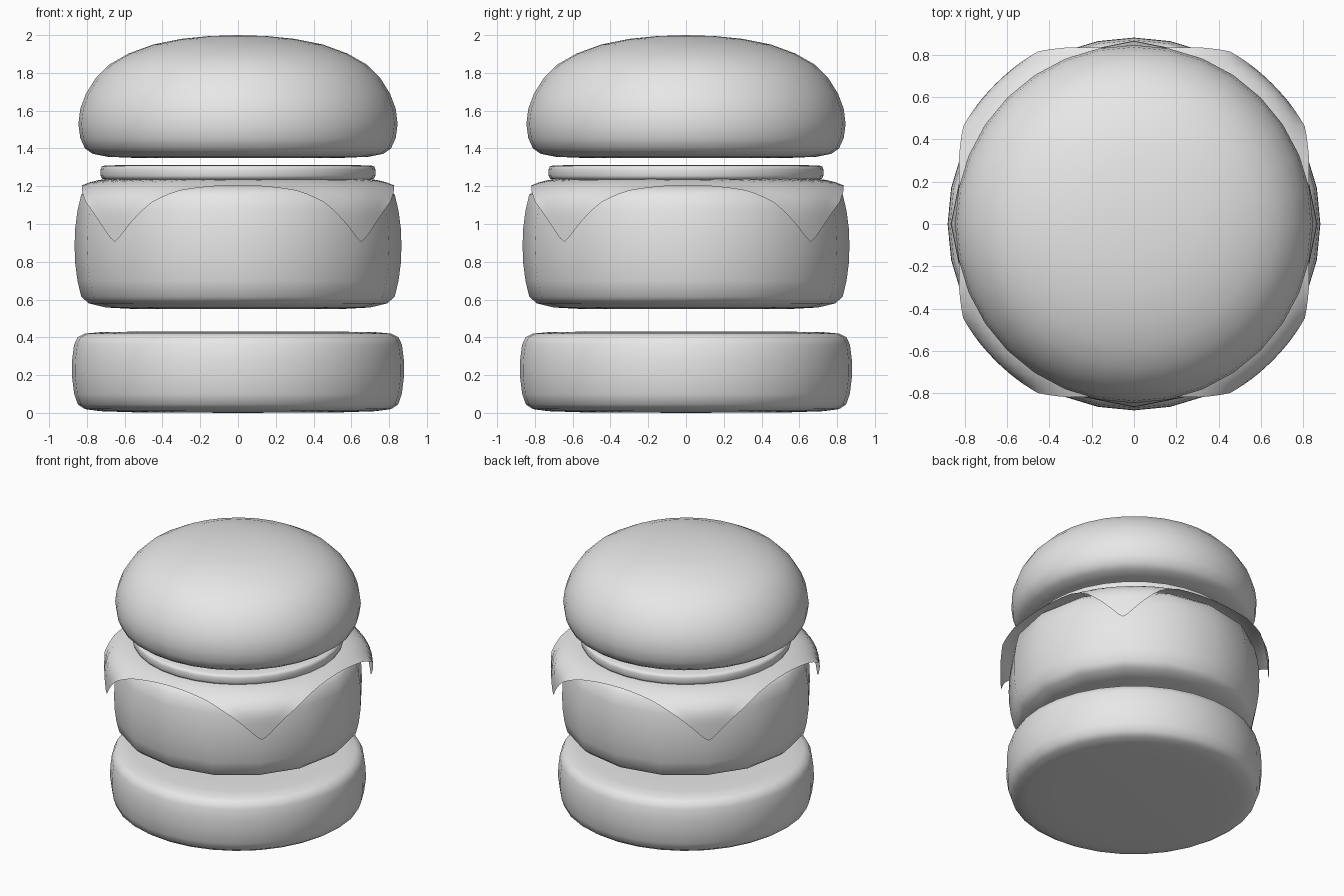
import bpy
import bmesh
import math

cube = bpy.data.objects.get("Cube")
if cube:
    bpy.data.objects.remove(cube, do_unlink=True)

grey = bpy.data.materials.new("plain_grey")
grey.use_nodes = True
grey.diffuse_color = (0.8, 0.8, 0.8, 1)
grey.node_tree.nodes["Principled BSDF"].inputs["Base Color"].default_value = (0.8, 0.8, 0.8, 1)


def finish(name, bm):
    bmesh.ops.recalc_face_normals(bm, faces=bm.faces)
    for face in bm.faces:
        face.smooth = True
    mesh = bpy.data.meshes.new(name)
    bm.to_mesh(mesh)
    bm.free()
    mesh.materials.append(grey)
    obj = bpy.data.objects.new(name, mesh)
    bpy.context.collection.objects.link(obj)
    return obj


def lathe(name, profile, sides):
    """Spin a (radius, height) profile around the z axis."""
    bm = bmesh.new()
    verts = [bm.verts.new((r, 0, z)) for r, z in profile]
    edges = [bm.edges.new(pair) for pair in zip(verts, verts[1:])]
    bmesh.ops.spin(bm, geom=verts + edges, cent=(0, 0, 0), axis=(0, 0, 1),
                   angle=math.tau, steps=sides, use_duplicate=False)
    bmesh.ops.remove_doubles(bm, verts=bm.verts, dist=0.0005)
    return finish(name, bm)


# Buns
lathe("bottom_bun", [(0, 0), (0.55, 0.003), (0.73, 0.009), (0.81, 0.02), (0.848, 0.045),
                     (0.867, 0.1), (0.88, 0.2), (0.878, 0.28), (0.868, 0.36), (0.85, 0.4),
                     (0.81, 0.42), (0.72, 0.428), (0.55, 0.43), (0, 0.43)], 32)
lathe("top_bun", [(0, 1.35), (0.55, 1.35), (0.69, 1.356), (0.77, 1.372), (0.81, 1.4),
                  (0.835, 1.455), (0.845, 1.53), (0.835, 1.61), (0.805, 1.69), (0.755, 1.77),
                  (0.68, 1.845), (0.58, 1.902), (0.45, 1.95), (0.3, 1.98), (0.15, 1.995),
                  (0, 2.0)], 32)

# Patty, with fewer sides than the buns and the same rounding above and below
half = [(0, 0.55), (0.55, 0.55), (0.7, 0.558), (0.79, 0.58), (0.83, 0.615),
        (0.85, 0.7), (0.863, 0.8)]
middle = 0.885
lathe("patty", half + [(0.865, middle)] + [(r, 2 * middle - z) for r, z in reversed(half)], 16)

# Thin slice on top of the cheese
lathe("tomato_slice", [(0, 1.235), (0.7, 1.235), (0.72, 1.24), (0.727, 1.255), (0.727, 1.29),
                       (0.722, 1.304), (0.705, 1.31), (0.6, 1.312), (0, 1.312)], 32)

# Cheese: a square sheet whose overhang folds down: (flat radius, draped radius, height)
DRAPE = [(0, 0, 1.24), (0.7, 0.7, 1.24), (0.77, 0.77, 1.23), (0.84, 0.825, 1.205),
         (0.9, 0.885, 1.175), (0.96, 0.925, 1.12), (1.06, 0.925, 1.01),
         (1.14, 0.924, 0.93), (1.2, 0.922, 0.9)]


def drape(co):
    flat = math.hypot(co.x, co.y)
    for (f0, r0, z0), (f1, r1, z1) in zip(DRAPE, DRAPE[1:]):
        if flat <= f1:
            t = (flat - f0) / (f1 - f0)
            scale = (r0 + t * (r1 - r0)) / max(flat, 0.0001)
            return co.x * scale, co.y * scale + 0.008, z0 + t * (z1 - z0)
    return co.x * r1 / flat, co.y * r1 / flat + 0.008, z1


bm = bmesh.new()
bmesh.ops.create_grid(bm, x_segments=32, y_segments=32, size=0.84)
for vert in bm.verts:
    vert.co = drape(vert.co)
for _ in range(2):
    bmesh.ops.smooth_vert(bm, verts=[v for v in bm.verts if not v.is_boundary], factor=0.5,
                          use_axis_x=True, use_axis_y=True, use_axis_z=True)
finish("cheese_slice", bm)
